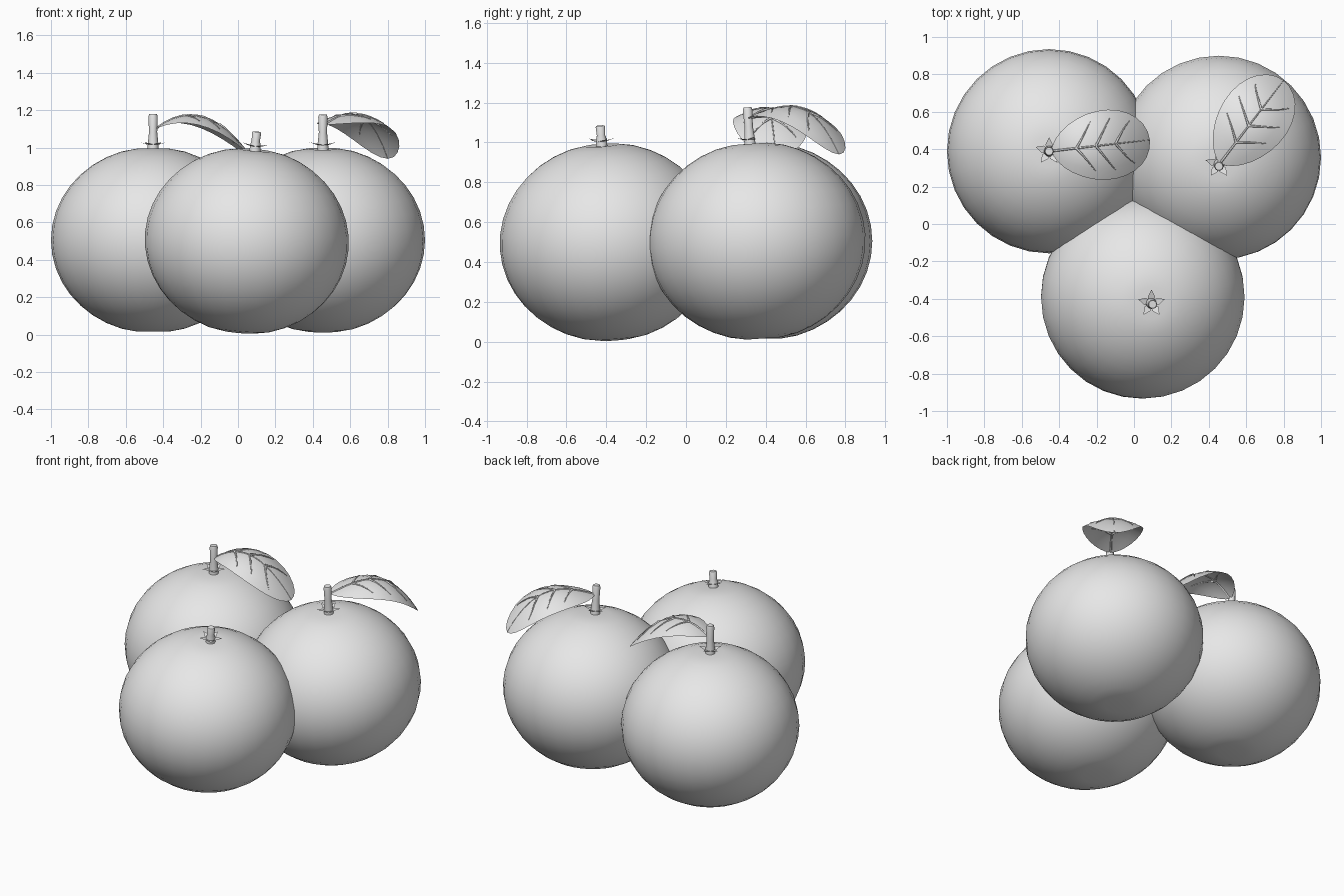
import bpy, bmesh, math
from mathutils import Vector, Matrix

cube = bpy.data.objects.get("Cube")
if cube:
    bpy.data.objects.remove(cube, do_unlink=True)

GREY = (0.8, 0.8, 0.8, 1.0)
grey = bpy.data.materials.new("plain grey")
grey.use_nodes = True
grey.diffuse_color = GREY
grey.node_tree.nodes["Principled BSDF"].inputs["Base Color"].default_value = GREY

RADIUS, HALF_HEIGHT = 0.546, 0.498


def finish(bm, name, matrix=Matrix()):
    """Turn a bmesh into a smooth shaded object."""
    mesh = bpy.data.meshes.new(name)
    bm.to_mesh(mesh)
    bm.free()
    mesh.transform(matrix)
    mesh.materials.append(grey)
    obj = bpy.data.objects.new(name, mesh)
    bpy.context.collection.objects.link(obj)
    bpy.ops.object.select_all(action='DESELECT')
    obj.select_set(True)
    bpy.context.view_layer.objects.active = obj
    bpy.ops.object.shade_smooth_by_angle(angle=math.radians(40))
    return obj


def fruit(name, matrix):
    # Slightly squashed ball with a shallow dimple at both poles
    bm = bmesh.new()
    bmesh.ops.create_uvsphere(bm, u_segments=32, v_segments=20, radius=1)
    for v in bm.verts:
        r = math.hypot(v.co.x, v.co.y)
        dimple = 1 - 0.03 * math.exp(-(r / 0.12) ** 2)
        v.co = Vector((v.co.x * RADIUS, v.co.y * RADIUS, v.co.z * HALF_HEIGHT * dimple))
    finish(bm, name, matrix)


def calyx(name, matrix):
    # Five folded, pointed sepals
    bm = bmesh.new()
    for i in range(5):
        turn = Matrix.Rotation(math.tau * i / 5 + math.pi / 2, 4, 'Z')
        base, left, right, tip = [
            bm.verts.new(turn @ Vector((x, y, HALF_HEIGHT + z)))
            for x, y, z in ((0, 0, 0.005), (0.035, 0.02, 0.015),
                            (0.035, -0.02, 0.015), (0.075, 0, 0.025))]
        bm.faces.new((base, right, tip))
        bm.faces.new((base, tip, left))
    finish(bm, name, matrix)


def stem(name, matrix, height):
    # Lathed stalk, thicker at the foot and at the cut end
    bm = bmesh.new()
    profile = [(0.03, -0.02), (0.028, 0.02), (0.022, height * 0.45),
               (0.025, height * 0.92), (0.021, height)]
    rings = []
    for r, z in profile:
        rings.append([bm.verts.new((r * math.cos(math.tau * k / 10),
                                    r * math.sin(math.tau * k / 10),
                                    HALF_HEIGHT + z)) for k in range(10)])
    for low, high in zip(rings, rings[1:]):
        for k in range(10):
            j = (k + 1) % 10
            bm.faces.new((low[k], low[j], high[j], high[k]))
    bm.faces.new(rings[-1])
    finish(bm, name, matrix)


def leaf(name, base, tip, rise, drop, power):
    base, tip = Vector(base), Vector(tip)
    along = tip - base
    across = Vector((-along.y, along.x, 0)).normalized()

    def point(t, w, lift=0.0):
        """Point at fraction t of the length and w of the half width."""
        s = t ** 1.2
        half = 0.187 * 2 * math.sqrt(max(s * (1 - s), 0))
        p = base + along * t + across * half * w
        p.z += rise * t - drop * t ** power - 0.06 * (half * w / 0.187) ** 2 + lift
        return p

    # Arched blade
    bm = bmesh.new()
    rows, cols = 14, 6
    grid = []
    for i in range(rows + 1):
        t = (1 - math.cos(math.pi * i / rows)) / 2
        grid.append([bm.verts.new(point(t, 2 * j / cols - 1)) for j in range(cols + 1)])
    for a, b in zip(grid, grid[1:]):
        for j in range(cols):
            bm.faces.new((a[j], b[j], b[j + 1], a[j + 1]))
    bmesh.ops.remove_doubles(bm, verts=bm.verts, dist=0.0005)
    finish(bm, name + "_blade")

    # Midrib and paired side veins
    curve = bpy.data.curves.new(name + "_veins", 'CURVE')
    curve.dimensions = '3D'
    curve.bevel_depth = 0.005
    curve.bevel_resolution = 1
    paths = [[point(k / 12, 0) for k in range(13)]]
    for start in (0.25, 0.45, 0.65):
        for side in (-1, 1):
            paths.append([point(start + 0.17 * k / 5, side * 0.75 * k / 5)
                          for k in range(6)])
    for path in paths:
        spline = curve.splines.new('POLY')
        spline.points.add(len(path) - 1)
        for k, (p, co) in enumerate(zip(spline.points, path)):
            p.co = (*co, 1)
            p.radius = 1.3 - 0.9 * k / (len(path) - 1)
    curve.materials.append(grey)
    bpy.context.collection.objects.link(bpy.data.objects.new(name + "_veins", curve))


# Three fruits: centre, direction of the stalk, stalk height
FRUITS = {
    "back_right": ((-0.454, 0.389, 0.505), (0, 0, 1), 0.175),
    "back_left": ((0.454, 0.355, 0.505), (0, -0.035, 0.5), 0.175),
    "front": ((0.047, -0.389, 0.5), (0.045, -0.035, 0.5), 0.09),
}
for label, (centre, axis, height) in FRUITS.items():
    tilt = Vector((0, 0, 1)).rotation_difference(Vector(axis)).to_matrix().to_4x4()
    place = Matrix.Translation(centre) @ tilt
    fruit(label + "_fruit", place)
    calyx(label + "_calyx", place)
    stem(label + "_stem", place, height)

# Leaves on the two back fruits
leaf("back_right_leaf", (-0.44, 0.39, 1.1), (0.085, 0.45, 1.1), 0.42, 0.59, 2)
leaf("back_left_leaf", (0.46, 0.325, 1.12), (0.8, 0.768, 1.12), 0.22, 0.40, 3)
